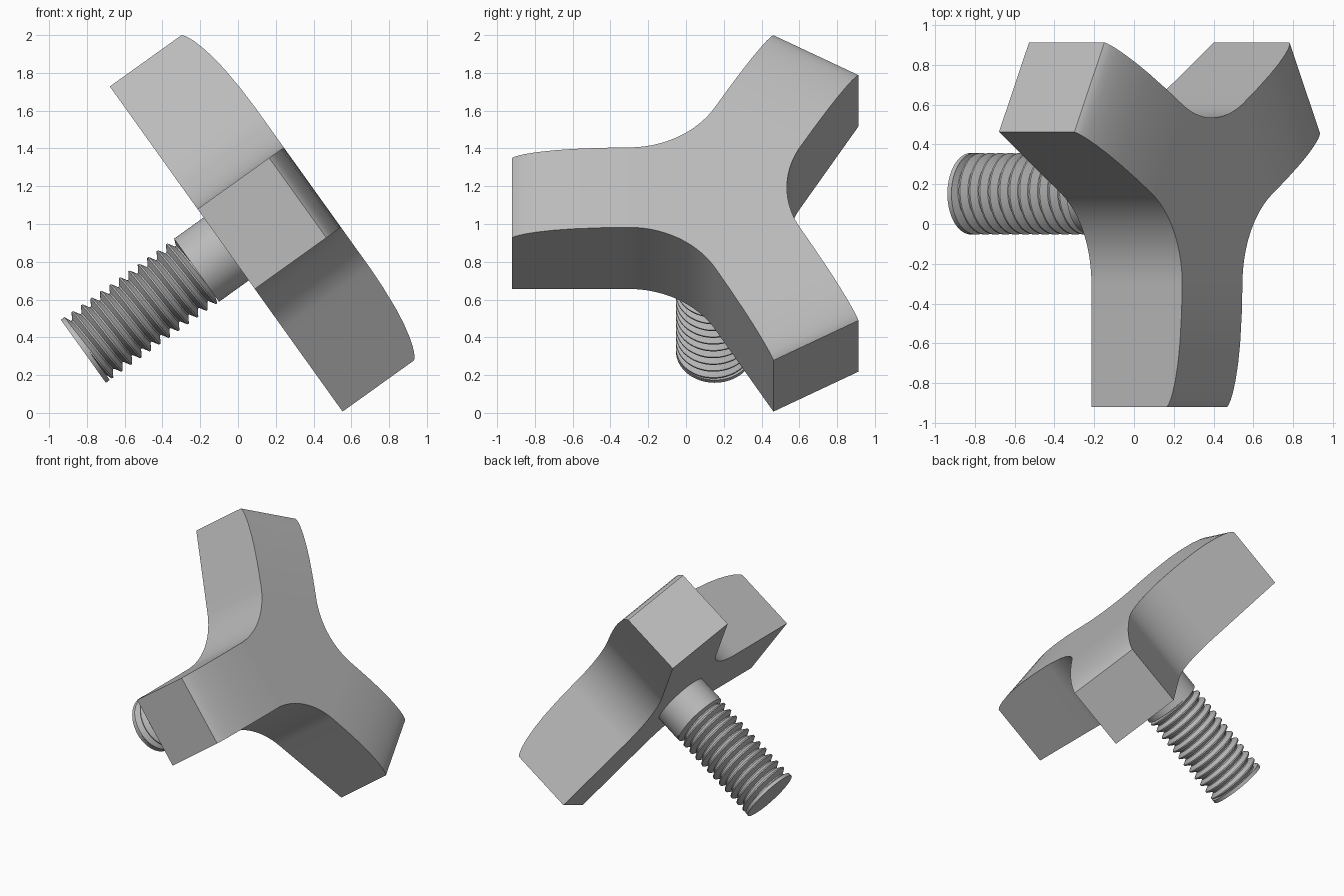
import bpy, bmesh, math
from mathutils import Matrix, Vector

if "Cube" in bpy.data.objects:
    bpy.data.objects.remove(bpy.data.objects["Cube"])

# Tilted frame: x along the front arm, z along the stud axis
N = Vector((0.8131, 0, 0.5821)).normalized()
E1 = Vector((0, -1, 0))
E2 = N.cross(E1)
FRAME = Matrix.Translation((-0.0625, 0.152, 0.8675)) @ Matrix((E1, E2, N)).transposed().to_4x4()

grey = bpy.data.materials.new("grey")
grey.diffuse_color = (0.50, 0.50, 0.50, 1)
grey.use_nodes = True
grey.node_tree.nodes["Principled BSDF"].inputs["Base Color"].default_value = grey.diffuse_color


def finish(name, bm):
    bmesh.ops.remove_doubles(bm, verts=bm.verts, dist=1e-5)
    bmesh.ops.recalc_face_normals(bm, faces=bm.faces)
    bm.transform(FRAME)
    me = bpy.data.meshes.new(name)
    bm.to_mesh(me)
    bm.free()
    me.materials.append(grey)
    ob = bpy.data.objects.new(name, me)
    bpy.context.collection.objects.link(ob)
    bpy.ops.object.select_all(action='DESELECT')
    ob.select_set(True)
    bpy.context.view_layer.objects.active = ob
    bpy.ops.object.shade_smooth_by_angle(angle=math.radians(30))


# Three-armed knob: filleted star outline, crown falling off toward the tips
HALF, FILLET, TIP = 0.26, 0.53, 1.072
start = HALF / math.tan(math.radians(60)) + FILLET * math.tan(math.radians(30))
crown = [(start, 0.561), (0.6, 0.557), (0.75, 0.547), (0.85, 0.535), (0.94, 0.518),
         (1.0, 0.502), (1.035, 0.489), (1.06, 0.476), (TIP, 0.466)]
rows = []
for i in range(12):
    a = math.radians(30 * (1 - i / 12))
    rows.append((start - FILLET * math.sin(a), HALF + FILLET * (1 - math.cos(a)), 0.561))
rows += [(r, HALF, h) for r, h in crown]

bm = bmesh.new()
for k in range(3):
    turn = Matrix.Rotation(k * math.tau / 3, 3, 'Z')

    def vert(x, y, z):
        return bm.verts.new(turn @ Vector((x, y, z)))

    ring = [[vert(r, w, 0), vert(r, w, h), vert(r, -w, h), vert(r, -w, 0)] for r, w, h in rows]
    for a, b in zip(ring, ring[1:]):
        for j in range(4):
            n = (j + 1) % 4
            bm.faces.new((a[j], b[j], b[n], a[n]))
    bm.faces.new(ring[-1])
    # wedge joining the arm to the hub centre
    bm.faces.new((ring[0][1], ring[0][2], vert(0, 0, 0.561)))
    bm.faces.new((ring[0][0], ring[0][3], vert(0, 0, 0)))
finish("three_arm_knob", bm)


def cylinder(name, radius, z0, z1):
    bm = bmesh.new()
    bmesh.ops.create_cone(bm, cap_ends=True, segments=64, radius1=radius, radius2=radius,
                          depth=z1 - z0, matrix=Matrix.Translation((0, 0, (z0 + z1) / 2)))
    finish(name, bm)


# Plain collar and end rim of the stud
cylinder("stud_collar", 0.205, -0.193, 0.01)
cylinder("stud_end", 0.205, -0.93, -0.905)

# Helical thread
PITCH, CREST, ROOT, SEG = 0.0615, 0.205, 0.169, 64
LOW, HIGH = -0.906, -0.192
profile = [(0, CREST), (0.14, CREST), (0.5, ROOT), (0.64, ROOT)]
bm = bmesh.new()
grid = []
for turn in range(-1, 14):
    for f, rad in profile:
        row = []
        for s in range(SEG + 1):
            a = math.tau * s / SEG
            z = LOW + PITCH * (turn + f + s / SEG)
            row.append(bm.verts.new((rad * math.cos(a), rad * math.sin(a), min(max(z, LOW), HIGH))))
        grid.append(row)
for a, b in zip(grid, grid[1:]):
    for s in range(SEG):
        quad = (a[s], a[s + 1], b[s + 1], b[s])
        # skip turns flattened onto the two ends
        zs = [v.co.z for v in quad]
        if max(zs) - min(zs) > 1e-6:
            bm.faces.new(quad)
bmesh.ops.delete(bm, geom=[v for v in bm.verts if not v.link_faces], context='VERTS')
bmesh.ops.dissolve_degenerate(bm, edges=bm.edges, dist=1e-6)
finish("stud_thread", bm)
